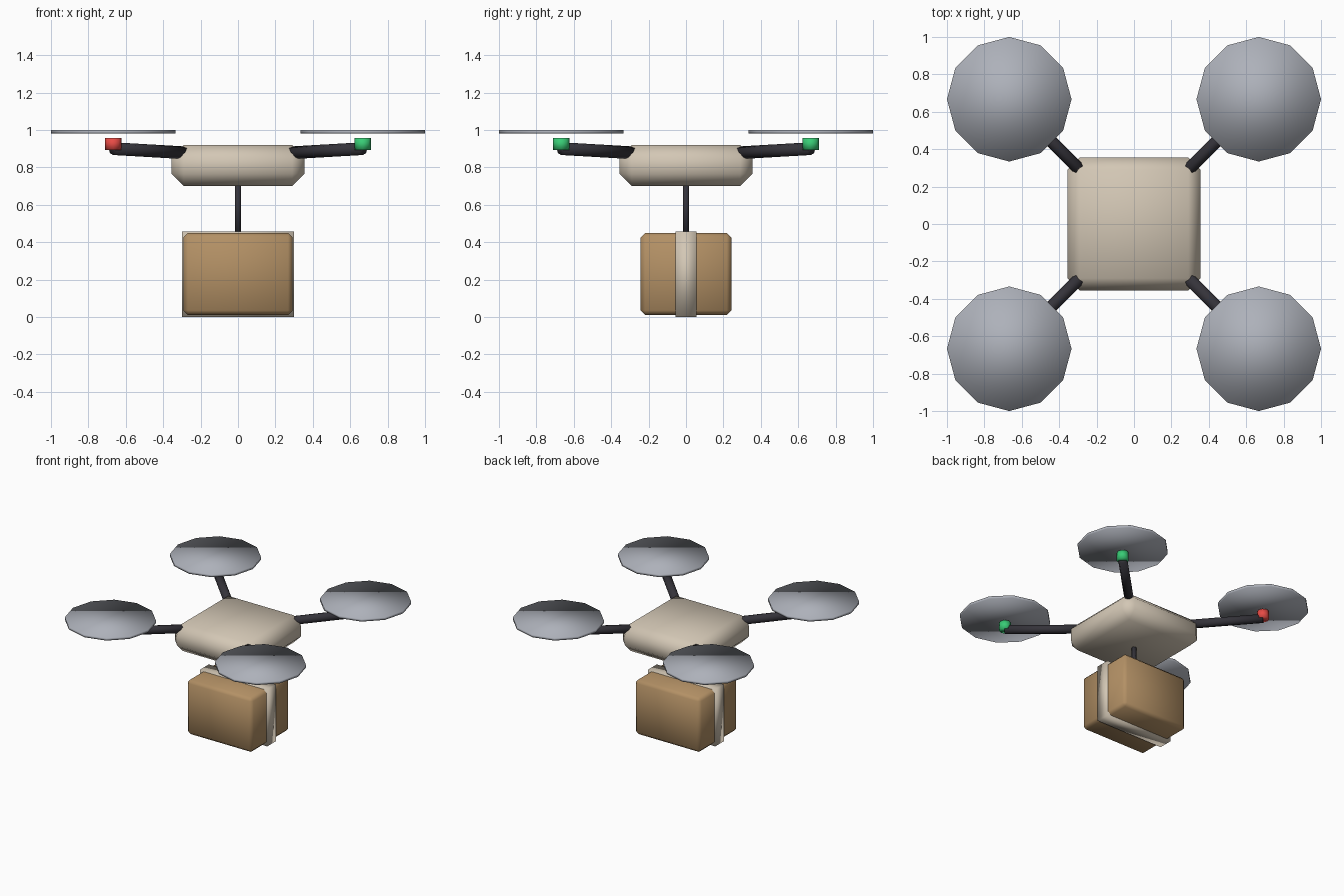
import bpy, bmesh
from mathutils import Vector

if "Cube" in bpy.data.objects:
    bpy.data.objects.remove(bpy.data.objects["Cube"])


def material(name, rgb):
    m = bpy.data.materials.new(name)
    m.diffuse_color = (*rgb, 1)
    m.use_nodes = True
    m.node_tree.nodes["Principled BSDF"].inputs["Base Color"].default_value = m.diffuse_color
    return m


SHELL = material("shell_beige", (0.65, 0.57, 0.46))
CARD = material("cardboard", (0.45, 0.28, 0.13))
DARK = material("dark_grey", (0.035, 0.033, 0.042))
ROTOR = material("rotor_grey", (0.42, 0.44, 0.49))
RED = material("red", (0.80, 0.07, 0.06))
GREEN = material("green", (0.04, 0.60, 0.18))


def finish(bm, name, mat):
    bmesh.ops.recalc_face_normals(bm, faces=bm.faces)
    for f in bm.faces:
        f.smooth = True
    me = bpy.data.meshes.new(name)
    bm.to_mesh(me)
    bm.free()
    me.materials.append(mat)
    ob = bpy.data.objects.new(name, me)
    bpy.context.collection.objects.link(ob)
    return ob


def box(name, size, z0, bevel, mat):
    """Box centred on the z axis, resting at z0, with one-segment chamfers."""
    bm = bmesh.new()
    bmesh.ops.create_cube(bm, size=1)
    for v in bm.verts:
        v.co = Vector(a * b for a, b in zip(v.co, size))
        v.co.z += z0 + size[2] / 2
    if bevel:
        bmesh.ops.bevel(bm, geom=bm.edges[:], offset=bevel, segments=1,
                        affect='EDGES', profile=0.5)
    return finish(bm, name, mat)


def rod(name, a, b, radius, sides, mat):
    """Capped cylinder from point a to point b."""
    a, b = Vector(a), Vector(b)
    d = b - a
    bm = bmesh.new()
    bmesh.ops.create_cone(bm, cap_ends=True, segments=sides, radius1=radius,
                          radius2=radius, depth=d.length)
    q = Vector((0, 0, 1)).rotation_difference(d.normalized())
    for v in bm.verts:
        v.co = q @ v.co + (a + b) / 2
    return finish(bm, name, mat)


# Fuselage
box("body", (0.71, 0.71, 0.22), 0.70, 0.065, SHELL)

# Parcel with its strap, hung on a tether
box("parcel", (0.585, 0.486, 0.44), 0.01, 0.025, CARD)
box("parcel_strap", (0.597, 0.11, 0.457), 0.0, 0, SHELL)
rod("tether", (0, 0, 0.44), (0, 0, 0.72), 0.017, 8, DARK)

# Four arms, each with a motor light and a rotor disc
P = 0.667
for sx, side in ((-1, "left"), (1, "right")):
    for sy, end in ((-1, "front"), (1, "back")):
        tag = f"{end}_{side}"
        x, y = sx * P, sy * P
        rod("arm_" + tag, (sx * 0.24, sy * 0.24, 0.875), (x, y, 0.90), 0.034, 8, DARK)
        rod("motor_" + tag, (x, y, 0.892), (x, y, 0.957), 0.044, 8,
            GREEN if sx > 0 else RED)
        rod("rotor_" + tag, (x, y, 0.98), (x, y, 1.0), 0.333, 12, ROTOR)
